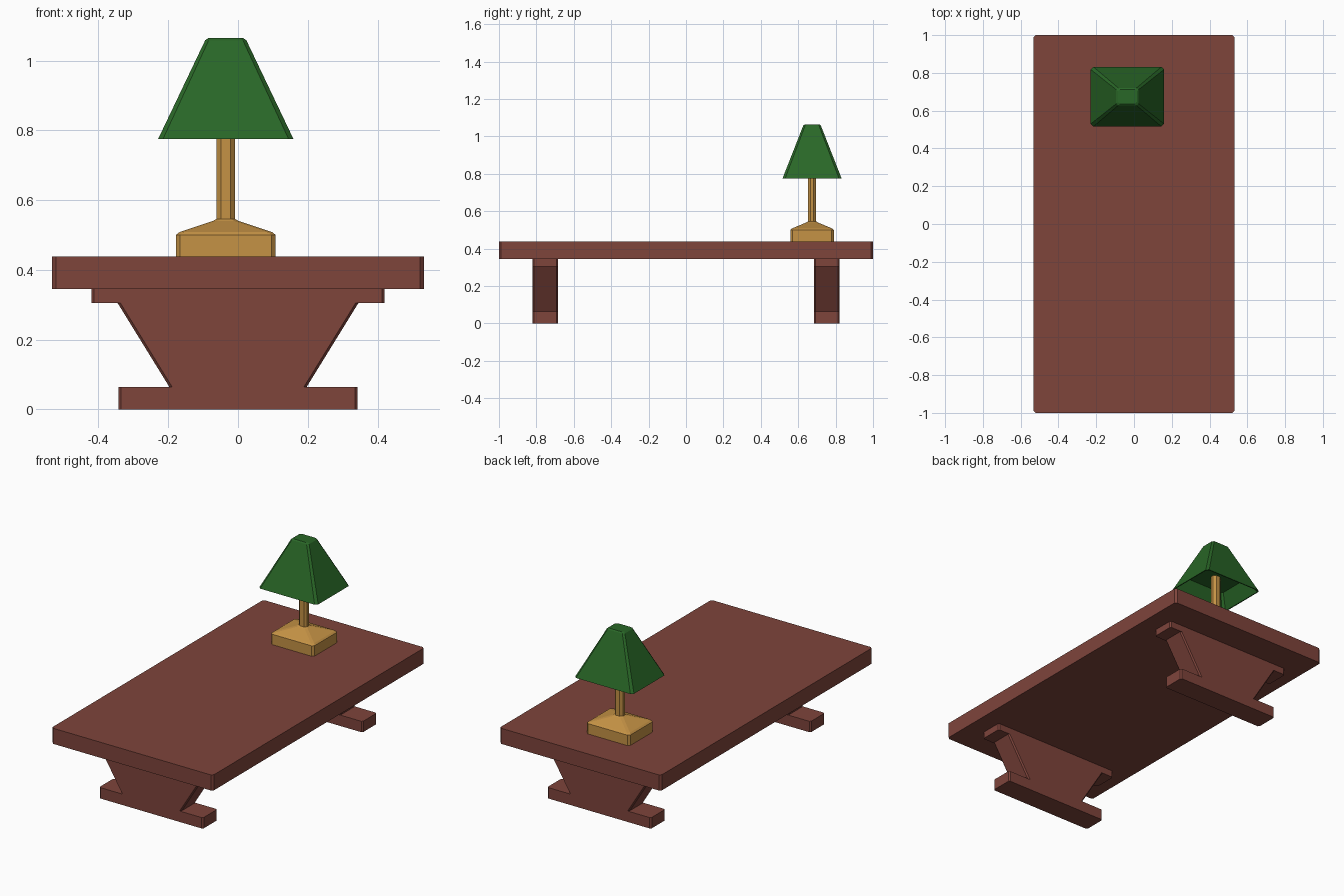
import bpy

if "Cube" in bpy.data.objects:
    bpy.data.objects.remove(bpy.data.objects["Cube"])

def material(name, color):
    m = bpy.data.materials.new(name)
    m.diffuse_color = (*color, 1)
    m.use_nodes = True
    m.node_tree.nodes["Principled BSDF"].inputs["Base Color"].default_value = m.diffuse_color
    return m

wood = material("red_wood", (0.21, 0.058, 0.044))
brass = material("brass", (0.56, 0.29, 0.06))
green = material("green_fabric", (0.022, 0.135, 0.02))

def loft(name, rings, mat, cap_start=True, cap_end=True, loc=(0, 0, 0)):
    """Skin a list of equal-length point rings."""
    n = len(rings[0])
    faces = [(k * n + i, k * n + (i + 1) % n, (k + 1) * n + (i + 1) % n, (k + 1) * n + i)
             for k in range(len(rings) - 1) for i in range(n)]
    if cap_start:
        faces.append(tuple(reversed(range(n))))
    if cap_end:
        faces.append(tuple(range((len(rings) - 1) * n, len(rings) * n)))
    me = bpy.data.meshes.new(name)
    me.from_pydata([p for r in rings for p in r], [], faces)
    me.materials.append(mat)
    ob = bpy.data.objects.new(name, me)
    ob.location = loc
    bpy.context.collection.objects.link(ob)
    return ob

def rect(hx, hy, c, z):
    """Rectangle with cut corners, at height z."""
    return [(hx, -hy + c, z), (hx, hy - c, z), (hx - c, hy, z), (-hx + c, hy, z),
            (-hx, hy - c, z), (-hx, -hy + c, z), (-hx + c, -hy, z), (hx - c, -hy, z)]

# table top
loft("table_top", [rect(0.533, 1.0, 0.012, 0.345), rect(0.533, 1.0, 0.012, 0.438)], wood)

# trestle legs: half profile mirrored, side edges chamfered along y
half = [(0.343, 0), (0.343, 0.065), (0.197, 0.065), (0.345, 0.305), (0.42, 0.305), (0.42, 0.345)]

def leg_ring(y, inset):
    right = [(x - inset, y, z) for x, z in half]
    return right + [(-x, y, z) for x, y, z in reversed(right)]

for name, y in (("front_leg", -0.753), ("back_leg", 0.753)):
    rings = [leg_ring(a, i) for a, i in ((0.068, 0.008), (0.06, 0), (-0.06, 0), (-0.068, 0.008))]
    loft(name, rings, wood, loc=(0, y, 0))

# lamp
lamp = (-0.035, 0.674, 0)
loft("lamp_base", [rect(0.143, 0.116, 0.012, 0.438), rect(0.143, 0.116, 0.012, 0.5),
                   rect(0.133, 0.107, 0.012, 0.508), rect(0.037, 0.03, 0.012, 0.54),
                   rect(0.027, 0.022, 0.012, 0.546)], brass, loc=lamp)
loft("lamp_post", [rect(0.027, 0.022, 0.013, 0.54), rect(0.027, 0.022, 0.013, 0.86)],
     brass, loc=lamp)
# shade: hollow underneath, inner wall rises to a ceiling
loft("lamp_shade", [rect(0.143, 0.114, 0.01, 0.862), rect(0.188, 0.152, 0.014, 0.775),
                    rect(0.194, 0.158, 0.014, 0.775), rect(0.059, 0.047, 0.01, 1.058),
                    rect(0.05, 0.039, 0.01, 1.064)], green, loc=lamp)
